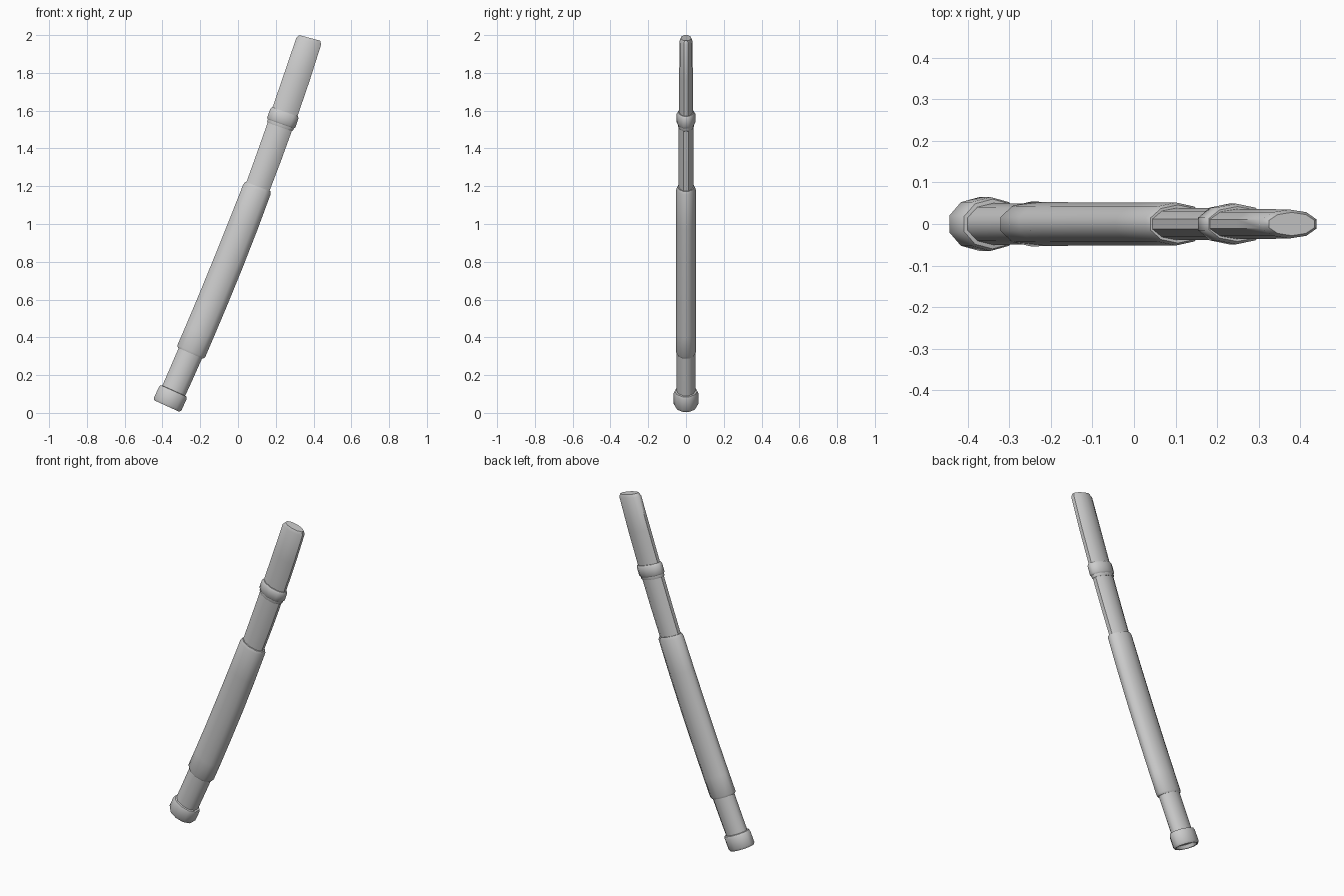
import bpy, bmesh, math

if "Cube" in bpy.data.objects:
    bpy.data.objects.remove(bpy.data.objects["Cube"])

SIDES = 10


def centre_x(z):
    # gently bowed centre line
    return -0.375 + 0.4152 * (z - 0.04) - 0.0343 * (z - 0.04) * (z - 1.196)


def tilt(z):
    return math.atan(0.4152 - 0.0343 * (2 * z - 1.236))


def loft(name, rings, end_tilt=None):
    """Skin oval rings given as (centre z, half width, half depth)."""
    bm = bmesh.new()
    loops = []
    for i, (z, w, d) in enumerate(rings):
        a = tilt(z)
        if end_tilt is not None and i >= len(rings) - 2:
            a = end_tilt
        loop = []
        for k in range(SIDES):
            t = 2 * math.pi * (k + 0.5) / SIDES
            u = w * math.cos(t) / math.cos(math.pi / SIDES)
            loop.append(bm.verts.new((centre_x(z) + u * math.cos(a),
                                      d * math.sin(t),
                                      z - u * math.sin(a))))
        loops.append(loop)
    for lo, hi in zip(loops, loops[1:]):
        for k in range(SIDES):
            n = (k + 1) % SIDES
            bm.faces.new((lo[k], lo[n], hi[n], hi[k]))
    bm.faces.new(loops[0][::-1])
    bm.faces.new(loops[-1])
    bmesh.ops.recalc_face_normals(bm, faces=bm.faces)
    mesh = bpy.data.meshes.new(name)
    bm.to_mesh(mesh)
    bm.free()
    ob = bpy.data.objects.new(name, mesh)
    bpy.context.collection.objects.link(ob)
    bpy.ops.object.select_all(action='DESELECT')
    ob.select_set(True)
    bpy.context.view_layer.objects.active = ob
    bpy.ops.object.shade_smooth_by_angle(angle=math.radians(50))
    return ob


# End cap with a shallow recess underneath
loft("end_cap", [(0.055, 0.058, 0.046), (0.037, 0.064, 0.052), (0.036, 0.073, 0.058),
                 (0.047, 0.08, 0.065), (0.104, 0.08, 0.065),
                 (0.116, 0.075, 0.06), (0.118, 0.065, 0.048)])

# Lower shaft
loft("lower_shaft", [(0.06, 0.066, 0.05), (0.2, 0.067, 0.05), (0.34, 0.068, 0.049)])

# Long bowed grip, slightly flared at its lower end
loft("grip", [(0.316, 0.072, 0.05), (0.326, 0.08, 0.054), (0.43, 0.08, 0.053),
              (0.6, 0.08, 0.052), (0.8, 0.08, 0.052), (1.0, 0.079, 0.052),
              (1.183, 0.077, 0.052), (1.198, 0.071, 0.046)])

# Upper shaft
loft("upper_shaft", [(1.16, 0.065, 0.039), (1.36, 0.067, 0.039), (1.57, 0.068, 0.039)])

# Collar ring with a thin lip below
loft("collar_lip", [(1.514, 0.069, 0.041), (1.52, 0.073, 0.043), (1.54, 0.073, 0.043)])
loft("collar", [(1.53, 0.073, 0.043), (1.537, 0.079, 0.049),
                (1.584, 0.079, 0.049), (1.594, 0.073, 0.042)])

# Tip section
loft("tip", [(1.56, 0.07, 0.036), (1.78, 0.07, 0.036),
             (1.968, 0.068, 0.035), (1.985, 0.057, 0.028)], math.radians(15))
